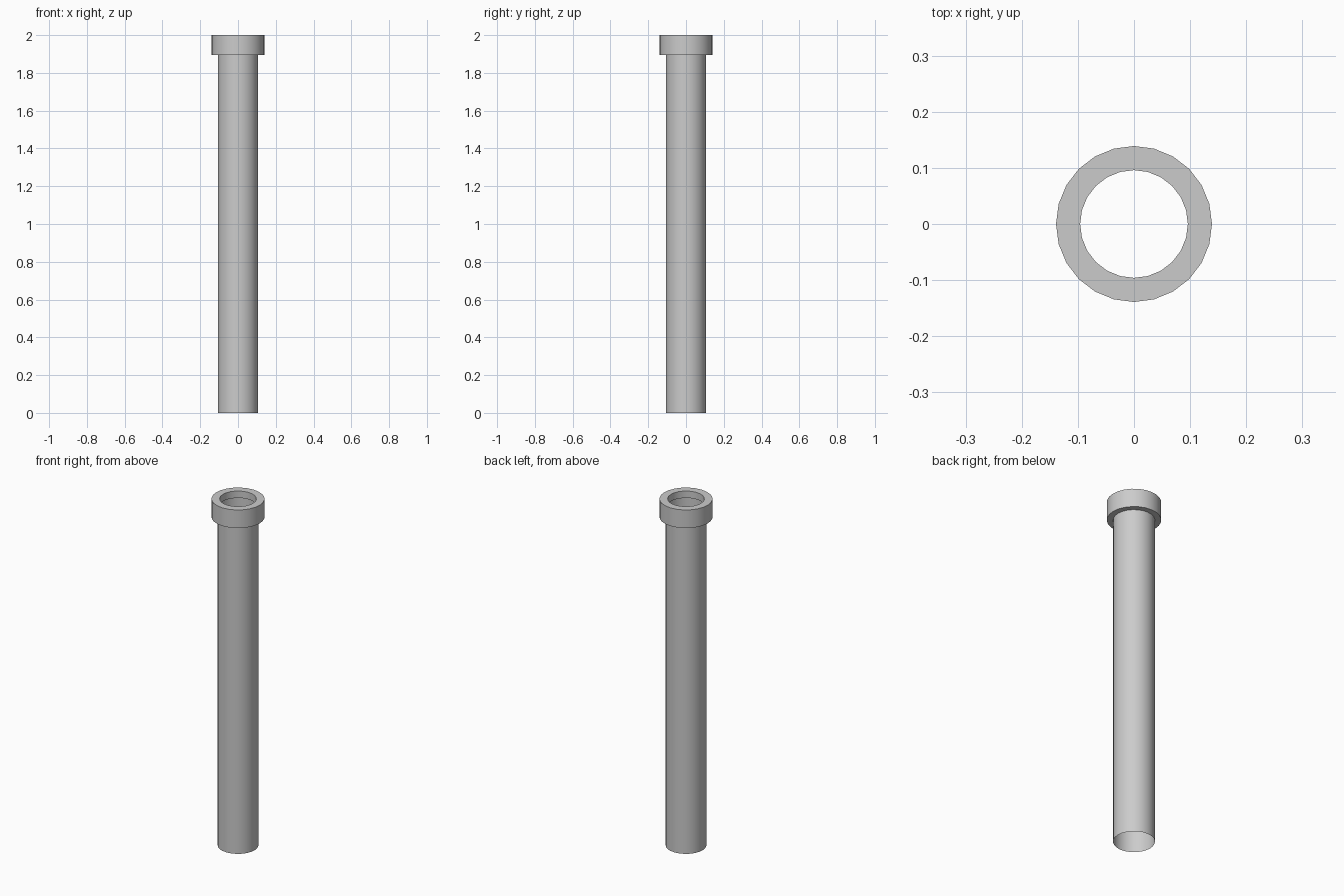
import bpy, bmesh, math

if "Cube" in bpy.data.objects:
    bpy.data.objects.remove(bpy.data.objects["Cube"])

SIDES = 24


def lathe(name, profile):
    """Revolve a list of (radius, z) points around the z axis."""
    bm = bmesh.new()
    rings = []
    for r, z in profile:
        rings.append([bm.verts.new((r * math.cos(math.tau * i / SIDES),
                                    r * math.sin(math.tau * i / SIDES), z))
                      for i in range(SIDES)])
    for a, b in zip(rings, rings[1:]):
        for i in range(SIDES):
            j = (i + 1) % SIDES
            bm.faces.new((a[i], a[j], b[j], b[i]))
    mesh = bpy.data.meshes.new(name)
    bm.to_mesh(mesh)
    bm.free()
    obj = bpy.data.objects.new(name, mesh)
    bpy.context.collection.objects.link(obj)
    bpy.ops.object.select_all(action='DESELECT')
    obj.select_set(True)
    bpy.context.view_layer.objects.active = obj
    bpy.ops.object.shade_smooth_by_angle(angle=math.radians(35))
    return obj


# Thin-walled open pipe
lathe("pipe", [(0.107, 0.0), (0.107, 1.96)])

# Collar with an inward lip at the mouth
lathe("collar", [(0.107, 1.895), (0.139, 1.895), (0.139, 2.0),
                 (0.096, 2.0), (0.096, 1.96), (0.107, 1.96)])
